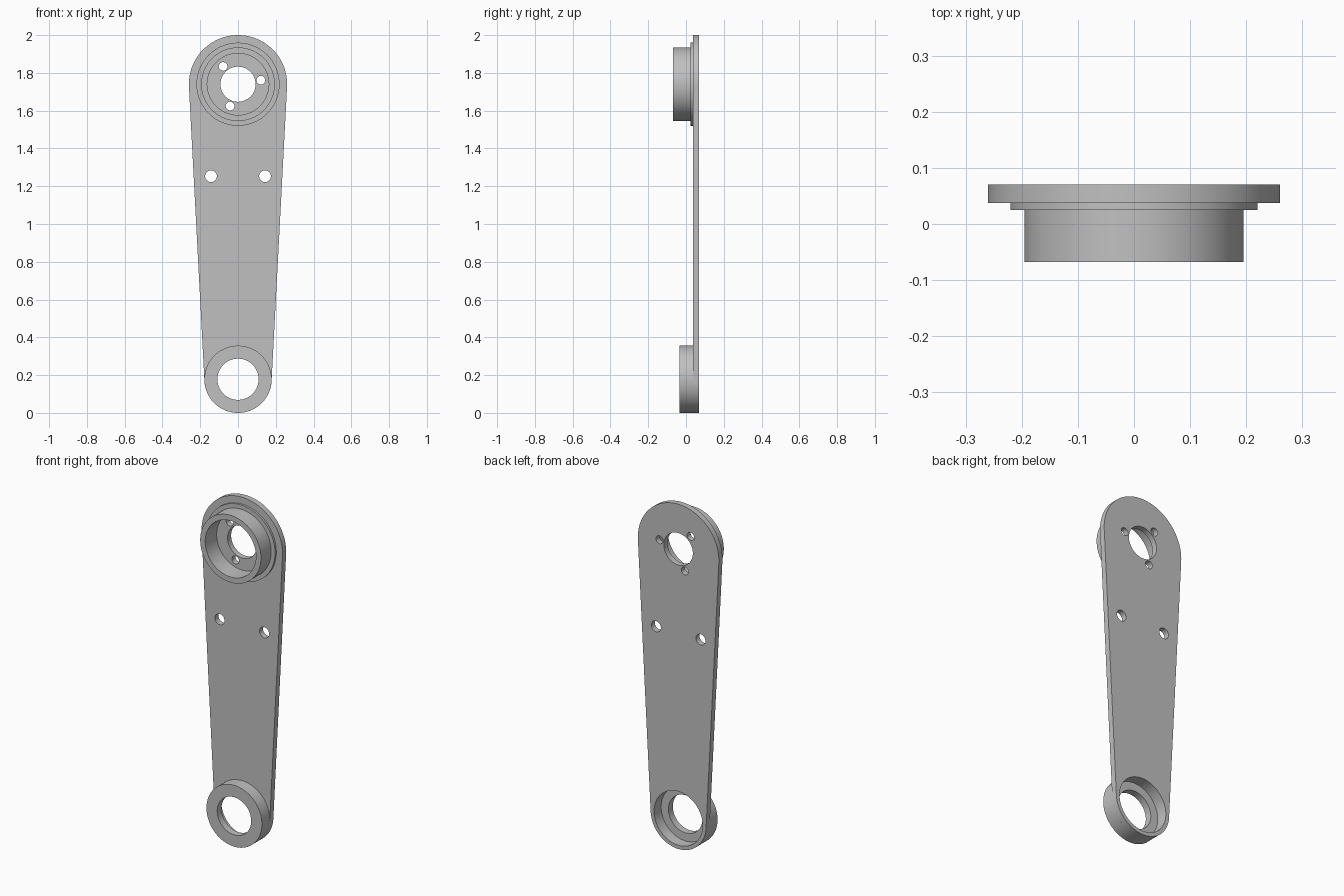
import bpy, bmesh
from math import sin, cos, pi, asin, radians
from mathutils import Vector

cube = bpy.data.objects.get("Cube")
if cube:
    bpy.data.objects.remove(cube, do_unlink=True)

# Shared dimensions
TOP_Z, TOP_R = 1.74, 0.26
LOW_Z, LOW_R = 0.178, 0.178
PLATE_FRONT, PLATE_BACK = 0.037, 0.07
RECESS_R = 0.156
SEGMENTS = 96

grey = bpy.data.materials.new("plain grey")
grey.use_nodes = True
COLOUR = (0.53, 0.53, 0.53, 1)
grey.diffuse_color = COLOUR
grey.node_tree.nodes["Principled BSDF"].inputs["Base Color"].default_value = COLOUR


def smooth(obj):
    bpy.ops.object.select_all(action='DESELECT')
    obj.select_set(True)
    bpy.context.view_layer.objects.active = obj
    bpy.ops.object.shade_smooth_by_angle(angle=radians(30))


def arc(x, z, r, start=0.0, end=2 * pi, n=SEGMENTS, closed=True):
    steps = n if closed else n - 1
    return [(x + r * cos(start + (end - start) * i / steps),
             z + r * sin(start + (end - start) * i / steps)) for i in range(n)]


def plate(name, loops, front, back):
    """Extrude an outline with holes between two depths."""
    curve = bpy.data.curves.new(name, 'CURVE')
    curve.dimensions = '2D'
    curve.fill_mode = 'BOTH'
    curve.extrude = (back - front) / 2
    for loop in loops:
        spline = curve.splines.new('POLY')
        spline.points.add(len(loop) - 1)
        for point, (x, z) in zip(spline.points, loop):
            point.co = (x, z, 0, 1)
        spline.use_cyclic_u = True
    obj = bpy.data.objects.new(name, curve)
    bpy.context.collection.objects.link(obj)
    obj.rotation_euler.x = pi / 2
    obj.location.y = (front + back) / 2
    curve.materials.append(grey)
    bpy.ops.object.select_all(action='DESELECT')
    obj.select_set(True)
    bpy.context.view_layer.objects.active = obj
    bpy.ops.object.convert(target='MESH')
    obj = bpy.context.view_layer.objects.active
    bm = bmesh.new()
    bm.from_mesh(obj.data)
    bmesh.ops.remove_doubles(bm, verts=bm.verts, dist=1e-5)
    bmesh.ops.recalc_face_normals(bm, faces=bm.faces)
    bm.to_mesh(obj.data)
    bm.free()
    smooth(obj)


def ring(name, profile, z):
    """Turn a closed (radius, depth) profile around a front-back axis."""
    bm = bmesh.new()
    rows = []
    for i in range(SEGMENTS):
        a = 2 * pi * i / SEGMENTS
        rows.append([bm.verts.new((r * cos(a), y, r * sin(a))) for r, y in profile])
    n = len(profile)
    for i, row in enumerate(rows):
        nxt = rows[(i + 1) % SEGMENTS]
        for j in range(n):
            k = (j + 1) % n
            bm.faces.new((row[j], row[k], nxt[k], nxt[j]))
    bmesh.ops.recalc_face_normals(bm, faces=bm.faces)
    mesh = bpy.data.meshes.new(name)
    bm.to_mesh(mesh)
    bm.free()
    mesh.materials.append(grey)
    obj = bpy.data.objects.new(name, mesh)
    bpy.context.collection.objects.link(obj)
    obj.location.z = z
    smooth(obj)


# Tapered arm: two round ends joined by tangent edges
tilt = asin((LOW_R - TOP_R) / (TOP_Z - LOW_Z))
outline = (arc(0, TOP_Z, TOP_R, tilt, pi - tilt, 64, False)
           + arc(0, LOW_Z, LOW_R, pi - tilt, 2 * pi + tilt, 64, False))

# Holes: shaft, bearing recess, two mounting holes, three screw holes
holes = [arc(0, TOP_Z, 0.093), arc(0, LOW_Z, RECESS_R)]
holes += [arc(side * 0.143, 1.253, 0.031, n=40) for side in (-1, 1)]
for degrees in (10, 130, 250):
    a = radians(degrees)
    holes.append(arc(0.123 * cos(a), TOP_Z + 0.123 * sin(a), 0.023, n=32))
plate("arm_plate", [outline] + holes, PLATE_FRONT, PLATE_BACK)

# Upper cup with a stepped flange at its foot
ring("upper_cup", [(0.163, -0.068), (0.195, -0.068), (0.195, 0.025),
                   (0.22, 0.025), (0.22, PLATE_FRONT), (0.163, PLATE_FRONT)], TOP_Z)

# Lower bearing housing, open at the back with a lip at the front
ring("lower_housing", [(0.109, -0.035), (LOW_R, -0.035), (LOW_R, PLATE_FRONT),
                       (RECESS_R, PLATE_FRONT), (RECESS_R, 0.005), (0.109, 0.005)], LOW_Z)
